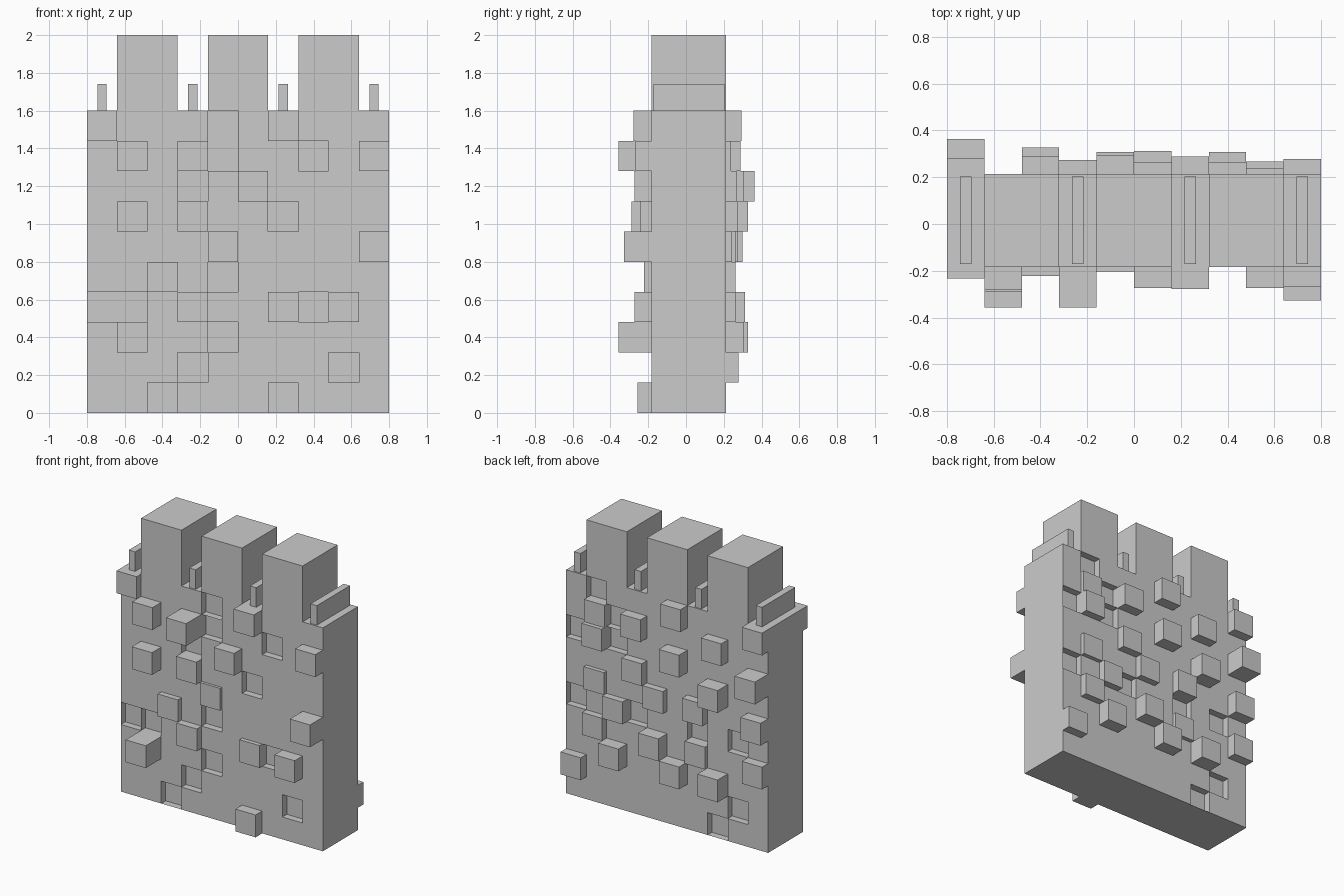
import bpy, bmesh
from mathutils import Vector

if "Cube" in bpy.data.objects:
    bpy.data.objects.remove(bpy.data.objects["Cube"])

CELL, N = 0.16, 10
FRONT, BACK, HALF, H = -0.183, 0.213, 0.8, 1.6

# stones per side as (column from -x, row from ground): depth, + out / - in
front = {(0, 9): .05, (1, 8): .10, (3, 8): .175, (1, 6): .105, (3, 6): .06,
         (5, 7): .09, (6, 9): .095, (9, 8): .085, (9, 5): .145, (4, 5): .02,
         (2, 4): .04, (3, 3): .055, (1, 2): .175, (6, 3): .03, (8, 3): .09,
         (6, 0): .075}
front_in = [(2, 0), (3, 1), (4, 2), (8, 1), (0, 3), (1, 3), (4, 4), (7, 3),
            (6, 6), (4, 8), (4, 9), (3, 7), (7, 8)]
back = {(8, 8): .025, (6, 8): .075, (4, 9): .08, (0, 9): .07, (2, 8): .075,
        (8, 7): .055, (4, 7): .095, (0, 7): .15, (6, 6): .06, (2, 6): .115,
        (8, 5): .03, (5, 5): .05, (3, 5): .06, (0, 5): .085, (7, 4): .05,
        (8, 3): .05, (5, 3): .10, (7, 2): .095, (9, 1): .065, (4, 2): .095,
        (3, 3): .03, (2, 2): .115, (0, 3): .07}
back_in = [(1, 1), (2, 0), (6, 4), (3, 4), (1, 4), (9, 4), (9, 7), (8, 9),
           (7, 7), (7, 8)]
front.update({c: -.05 for c in front_in})
back.update({c: -.05 for c in back_in})


def finish(bm, name):
    me = bpy.data.meshes.new(name)
    bm.to_mesh(me)
    bm.free()
    ob = bpy.data.objects.new(name, me)
    bpy.context.collection.objects.link(ob)


def box(name, x, y0, y1, z0, z1, w):
    bm = bmesh.new()
    bmesh.ops.create_cube(bm, size=1)
    bmesh.ops.scale(bm, vec=(w, y1 - y0, z1 - z0), verts=bm.verts)
    bmesh.ops.translate(bm, vec=(x, (y0 + y1) / 2, (z0 + z1) / 2), verts=bm.verts)
    finish(bm, name)


# wall body: block sliced into a grid, single stones pushed in or out
bm = bmesh.new()
bmesh.ops.create_cube(bm, size=1)
bmesh.ops.scale(bm, vec=(2 * HALF, BACK - FRONT, H), verts=bm.verts)
bmesh.ops.translate(bm, vec=(0, (FRONT + BACK) / 2, H / 2), verts=bm.verts)
for k in range(1, N):
    for co, no in (((k * CELL - HALF, 0, 0), (1, 0, 0)), ((0, 0, k * CELL), (0, 0, 1))):
        bmesh.ops.bisect_plane(bm, geom=bm.verts[:] + bm.edges[:] + bm.faces[:],
                               plane_co=co, plane_no=no)
bm.normal_update()
stones = []
for f in bm.faces:
    if abs(f.normal.y) > .9:
        c = f.calc_center_median()
        cell = (int((c.x + HALF) / CELL), int(c.z / CELL))
        side = 1 if f.normal.y > 0 else -1
        d = (front if side < 0 else back).get(cell)
        if d:
            stones.append((f, Vector((0, side * d, 0))))
for f, move in stones:
    new = bmesh.ops.extrude_discrete_faces(bm, faces=[f])["faces"][0]
    bmesh.ops.translate(bm, vec=move, verts=new.verts[:])
finish(bm, "wall")

# battlements
for i, x in enumerate((-.48, 0, .48)):
    box(f"merlon_{i + 1}", x, FRONT, BACK, H, 2.0, .32)

# thin ridges in the gaps
for i, x in enumerate((-.72, -.24, .24, .72)):
    box(f"ridge_{i + 1}", x, -.172, .203, H, 1.74, .05)
